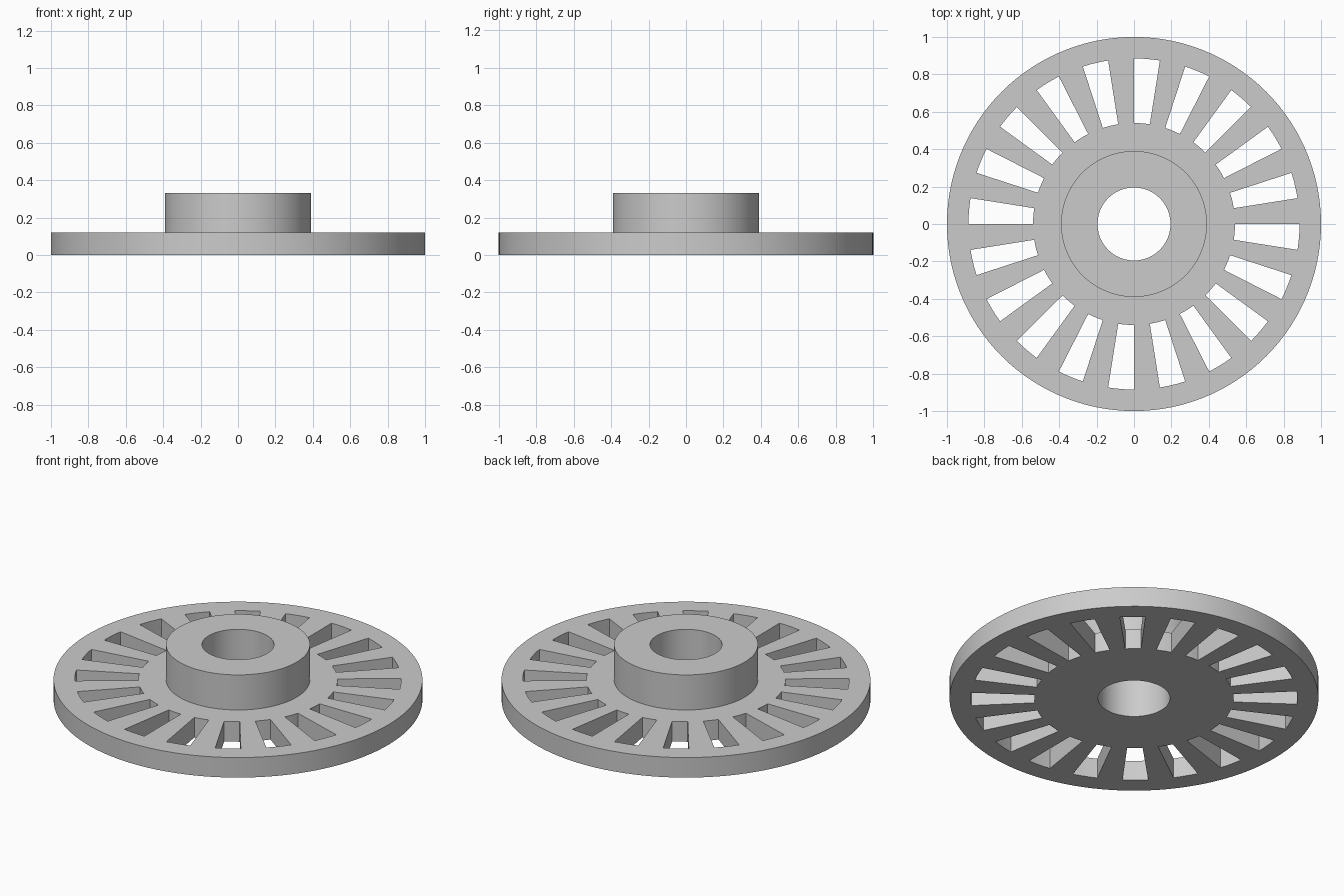
import bpy
import bmesh
from math import cos, sin, tau

cube = bpy.data.objects.get("Cube")
if cube:
    bpy.data.objects.remove(cube)

SLOTS = 20
STEPS = 3                       # facets per slot and per spoke
SEGMENTS = SLOTS * STEPS * 2
BORE, HUB, SLOT_IN, SLOT_OUT, RIM = 0.195, 0.39, 0.54, 0.885, 1.0
PLATE_H, HUB_H = 0.12, 0.33

grey = bpy.data.materials.new("light_grey")
grey.use_nodes = True
colour = (0.6, 0.6, 0.6, 1)
grey.diffuse_color = colour
grey.node_tree.nodes["Principled BSDF"].inputs["Base Color"].default_value = colour


def raise_faces(bm, faces, height, keep):
    """Extrude faces straight up and return the new top faces."""
    geom = bmesh.ops.extrude_face_region(bm, geom=faces, use_keep_orig=keep)["geom"]
    verts = [g for g in geom if isinstance(g, bmesh.types.BMVert)]
    bmesh.ops.translate(bm, verts=verts, vec=(0, 0, height))
    return [g for g in geom if isinstance(g, bmesh.types.BMFace)]


# Flat footprint: concentric rings with every second sector left open as a slot
bm = bmesh.new()
radii = (BORE, HUB, SLOT_IN, SLOT_OUT, RIM)
rings = [[bm.verts.new((r * cos(tau * i / SEGMENTS), r * sin(tau * i / SEGMENTS), 0))
          for i in range(SEGMENTS)] for r in radii]
for inner, outer, radius in zip(rings, rings[1:], radii):
    for i in range(SEGMENTS):
        is_slot = radius == SLOT_IN and (i // STEPS) % 2 == 1
        if not is_slot:
            j = (i + 1) % SEGMENTS
            bm.faces.new((inner[i], outer[i], outer[j], inner[j]))

# Slotted disc, then the raised hub around the bore
top = raise_faces(bm, bm.faces[:], PLATE_H, True)
hub = [f for f in top if f.calc_center_median().xy.length < HUB]
raise_faces(bm, hub, HUB_H - PLATE_H, False)
bmesh.ops.recalc_face_normals(bm, faces=bm.faces[:])

mesh = bpy.data.meshes.new("slotted_disc_with_hub")
bm.to_mesh(mesh)
bm.free()
mesh.materials.append(grey)
disc = bpy.data.objects.new("slotted_disc_with_hub", mesh)
bpy.context.collection.objects.link(disc)
bpy.ops.object.select_all(action="DESELECT")
disc.select_set(True)
bpy.context.view_layer.objects.active = disc
bpy.ops.object.shade_smooth_by_angle()
